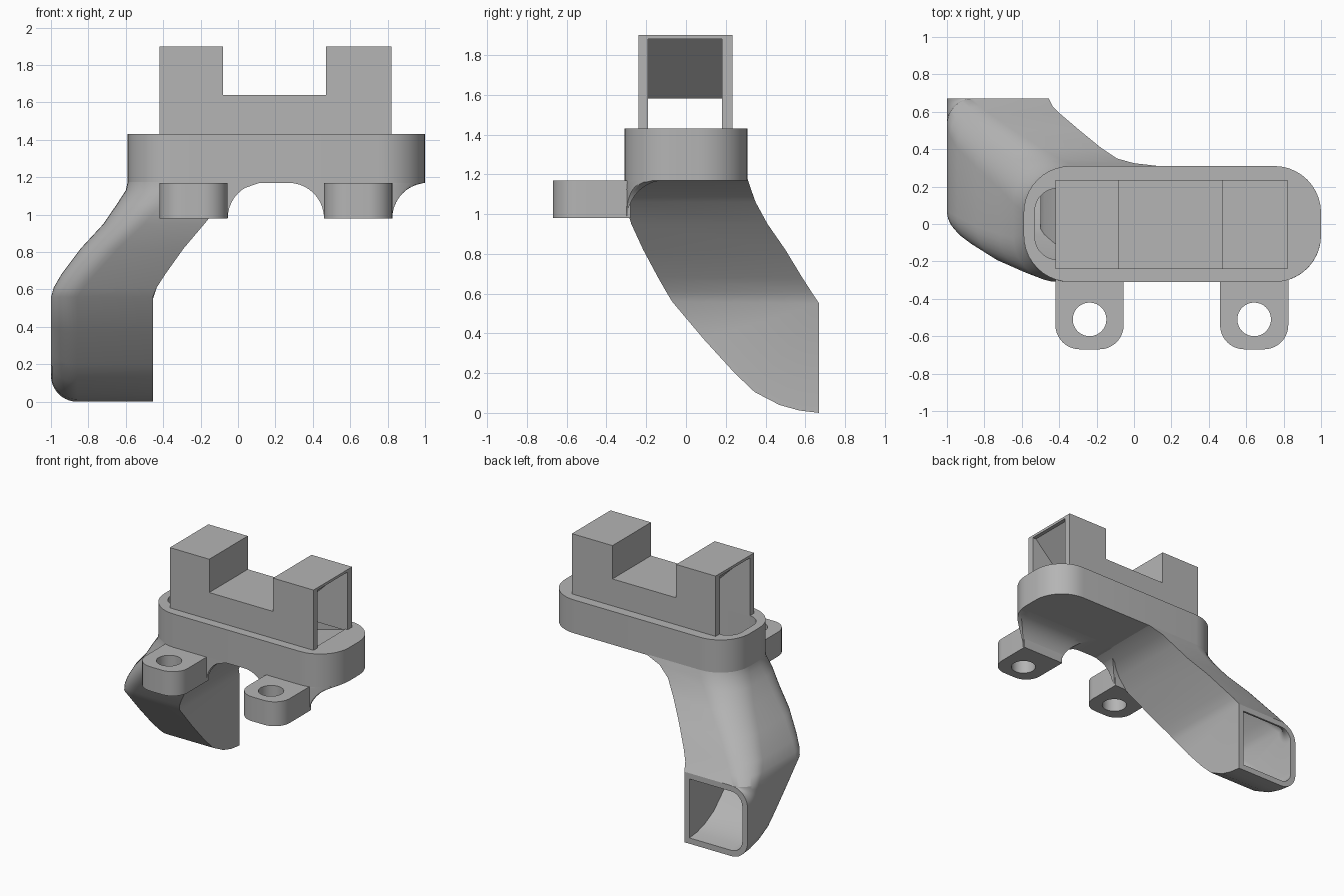
import bpy, bmesh
from math import sin, cos, pi, hypot
from mathutils import Vector

if "Cube" in bpy.data.objects:
    bpy.data.objects.remove(bpy.data.objects["Cube"])

GREY = (0.46, 0.46, 0.46, 1)
mat = bpy.data.materials.new("plain grey")
mat.use_nodes = True
mat.diffuse_color = GREY
mat.node_tree.nodes["Principled BSDF"].inputs["Base Color"].default_value = GREY


def finish(name, bm):
    bmesh.ops.remove_doubles(bm, verts=bm.verts, dist=1e-5)
    bmesh.ops.recalc_face_normals(bm, faces=bm.faces)
    mesh = bpy.data.meshes.new(name)
    bm.to_mesh(mesh)
    bm.free()
    mesh.materials.append(mat)
    obj = bpy.data.objects.new(name, mesh)
    bpy.context.collection.objects.link(obj)
    return obj


def select(obj):
    bpy.ops.object.select_all(action="DESELECT")
    obj.select_set(True)
    bpy.context.view_layer.objects.active = obj


def smooth(obj):
    select(obj)
    bpy.ops.object.shade_smooth_by_angle(angle=pi / 6)


def prism(name, outline, low, high, axis="z"):
    """Extrude an xy outline along z, or an xz outline along y."""
    place = (lambda a, b, h: (a, b, h)) if axis == "z" else (lambda a, b, h: (a, h, b))
    bm = bmesh.new()
    face = bm.faces.new([bm.verts.new(place(a, b, low)) for a, b in outline])
    out = bmesh.ops.extrude_face_region(bm, geom=[face])
    moved = [v for v in out["geom"] if isinstance(v, bmesh.types.BMVert)]
    bmesh.ops.translate(bm, verts=moved, vec=place(0, 0, high - low))
    return finish(name, bm)


def cut(obj, cutter):
    mod = obj.modifiers.new("cut", "BOOLEAN")
    mod.object = cutter
    mod.solver = "EXACT"
    select(obj)
    bpy.ops.object.modifier_apply(modifier=mod.name)
    bpy.data.objects.remove(cutter)


def arc(cx, cy, r, start, end, steps=10):
    angles = [(start + (end - start) * i / steps) * pi / 180 for i in range(steps + 1)]
    return [(cx + r * cos(a), cy + r * sin(a)) for a in angles]


def rounded(x0, x1, y0, y1, r):
    return (arc(x1 - r, y1 - r, r, 0, 90) + arc(x0 + r, y1 - r, r, 90, 180)
            + arc(x0 + r, y0 + r, r, 180, 270) + arc(x1 - r, y0 + r, r, 270, 360))


def bridge(bm, a, b):
    for i in range(len(a)):
        j = (i + 1) % len(a)
        bm.faces.new((a[i], a[j], b[j], b[i]))


# Flange with a pocket whose floor ramps down to the duct
FLANGE_LOW, FLANGE_TOP, HALF, CORNER = 1.17, 1.43, 0.31, 0.25
flange = prism("flange", rounded(-0.59, 1, -HALF, HALF, CORNER), FLANGE_LOW, FLANGE_TOP)
cut(flange, prism("pocket", rounded(-0.53, 0.06, -0.19, 0.19, 0.12), 1, 1.6))
ramp = [(-0.2, 1.22), (0.05, 1.22), (0.8, 1.425), (0.8, 1.6), (-0.2, 1.6)]
cut(flange, prism("ramp", ramp, -0.19, 0.19, "y"))
smooth(flange)

# Notched housing, open at both ends and below
housing = prism("housing", [(-0.42, 1.42), (0.82, 1.42), (0.82, 1.9), (0.47, 1.9),
                            (0.47, 1.64), (-0.08, 1.64), (-0.08, 1.9), (-0.42, 1.9)],
                -0.24, 0.235, "y")
hollow = [(-0.5, 1.3), (0.9, 1.3), (0.9, 1.88), (0.79, 1.88), (0.48, 1.58),
          (-0.09, 1.58), (-0.39, 1.88), (-0.5, 1.88)]
cut(housing, prism("hollow", hollow, -0.19, 0.18, "y"))


# Curved duct: sections go down and sideways, then turn towards the back
# each section: left x, right x, back (y, z), front (y, z), corner radius
sections = [(xl, xr, (yb, z), (yf, z), r) for z, xl, xr, yb, yf, r in (
    (1.175, -0.59, 0.13, 0.31, -0.31, 0.25),
    (1.13, -0.6, 0.0, 0.325, -0.31, 0.25),
    (1.06, -0.645, -0.09, 0.35, -0.31, 0.24),
    (0.95, -0.72, -0.18, 0.41, -0.275, 0.22),
    (0.82, -0.84, -0.29, 0.5, -0.215, 0.2),
    (0.68, -0.945, -0.39, 0.585, -0.14, 0.18),
    (0.61, -0.985, -0.435, 0.63, -0.1, 0.16))]
sections += [(-1, -0.455, (0.67, 0.55), front, 0.14) for front in (
    (-0.07, 0.56), (0.09, 0.37), (0.245, 0.2), (0.345, 0.105), (0.47, 0.04),
    (0.57, 0.012), (0.67, 0))]


def duct_ring(bm, section, t):
    xl, xr, back, front, r = section
    back, front = Vector(back), Vector(front)
    span = (front - back).length
    along = (front - back) / span
    xl, xr, r = xl + t, xr - t, r - t
    outline = [(xr, t)] + arc(xl + r, t + r, r, 270, 180)
    outline += arc(xl + r, span - t - r, r, 180, 90) + [(xr, span - t)]
    ring = []
    for x, v in outline:
        y, z = back + along * v
        ring.append(bm.verts.new((x, y, z)))
    return ring


bm = bmesh.new()
outer = [duct_ring(bm, s, 0) for s in sections]
inner = [duct_ring(bm, s, 0.045) for s in sections]
for skin in (outer, inner):
    for a, b in zip(skin, skin[1:]):
        bridge(bm, a, b)
bridge(bm, outer[0], inner[0])
bridge(bm, outer[-1], inner[-1])
smooth(finish("duct", bm))


# Concave brackets flaring from each lug up to the flange
def clamp_to_flange(x, y):
    cx, cy = 1 - CORNER, CORNER - HALF
    d = hypot(x - cx, y - cy)
    if x > cx and y < cy and d > CORNER:
        return cx + (x - cx) * CORNER / d, cy + (y - cy) * CORNER / d
    return x, y


def bracket(name, x0, x1, flare_left):
    bm = bmesh.new()
    rings, radius, n = [], 0.19, 10
    for i in range(n + 1):
        a = i / n * pi / 2
        d = radius * (1 - cos(a))
        xa, xb, ya, yb = x0 - d * flare_left, x1 + d, -HALF, 0.015 - HALF + d
        corners = [(xa, ya), (xb, ya), (xb, yb), (xa, yb)]
        ring = []
        for (px, py), (qx, qy) in zip(corners, corners[1:] + corners[:1]):
            for k in range(8):
                x, y = clamp_to_flange(px + (qx - px) * k / 8, py + (qy - py) * k / 8)
                ring.append(bm.verts.new((x, y, 0.98 + radius * sin(a))))
        rings.append(ring)
    for a, b in zip(rings, rings[1:]):
        bridge(bm, a, b)
    bm.faces.new(rings[0])
    bm.faces.new(rings[-1])
    smooth(finish(name, bm))


# Mounting lugs with screw holes
for side, x0, flare_left in (("right", -0.42, 0), ("left", 0.46, 1)):
    x1 = x0 + 0.365
    mid = (x0 + x1) / 2
    outline = (arc(x0 + 0.13, -0.54, 0.13, 180, 270) + arc(x1 - 0.13, -0.54, 0.13, 270, 360)
               + [(x1, -0.28), (x0, -0.28)])
    lug = prism(side + "_lug", outline, 0.98, FLANGE_LOW)
    cut(lug, prism("screw_hole", arc(mid, -0.51, 0.09, 0, 348.75, 31), 0.8, 1.3))
    smooth(lug)
    bracket(side + "_bracket", x0, x1, flare_left)
